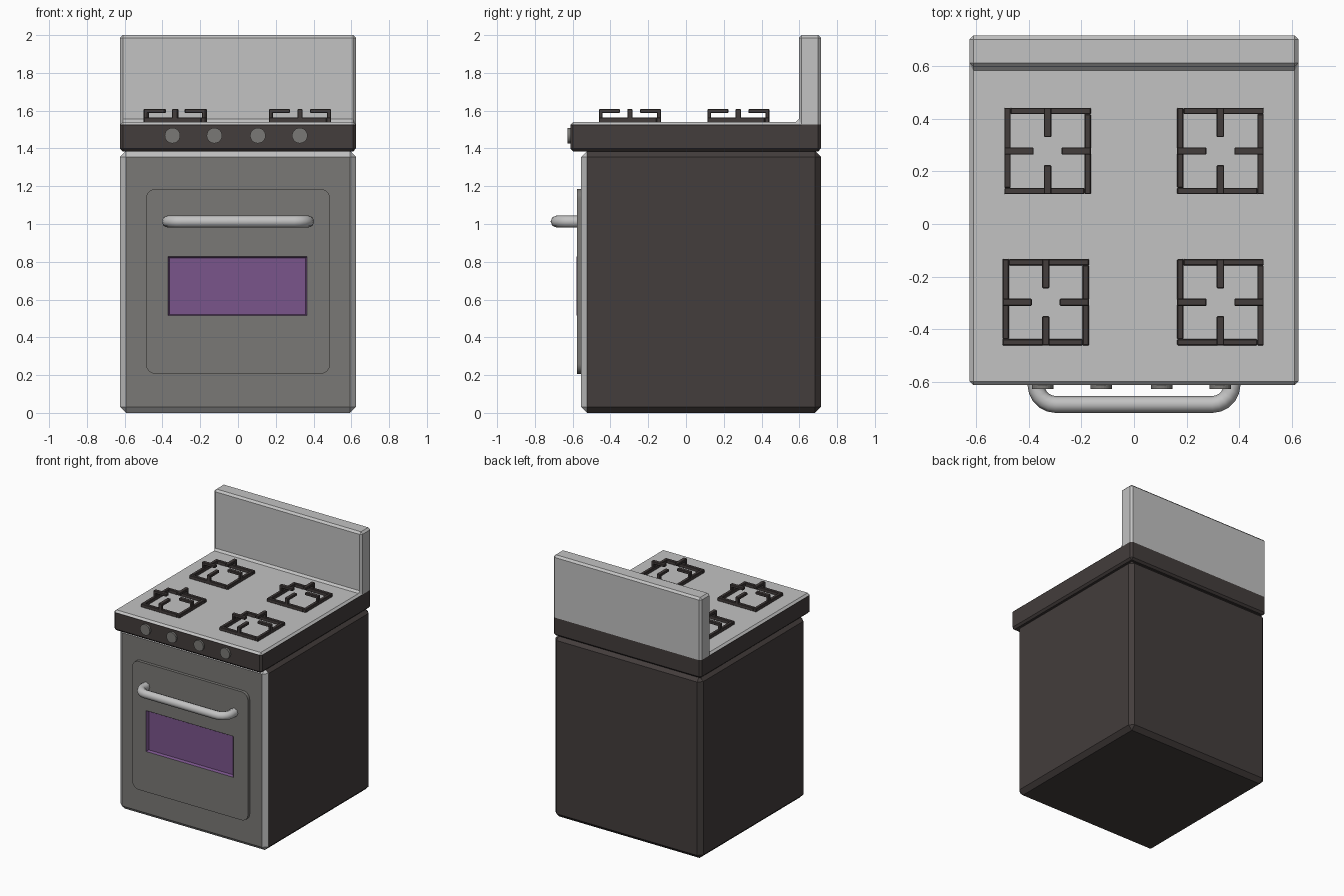
import bpy, bmesh, math
from mathutils import Matrix, Vector

if "Cube" in bpy.data.objects:
    bpy.data.objects.remove(bpy.data.objects["Cube"])


def material(name, rgb):
    m = bpy.data.materials.new(name)
    m.diffuse_color = (*rgb, 1)
    m.use_nodes = True
    m.node_tree.nodes["Principled BSDF"].inputs["Base Color"].default_value = m.diffuse_color
    return m


LIGHT = material("light_steel", (0.54, 0.54, 0.54))
GREY = material("front_grey", (0.195, 0.19, 0.18))
DARK = material("dark_enamel", (0.057, 0.047, 0.045))
PURPLE = material("purple_glass", (0.195, 0.09, 0.26))


def add_box(bm, x0, x1, y0, y1, z0, z1):
    mat = Matrix.Translation(((x0 + x1) / 2, (y0 + y1) / 2, (z0 + z1) / 2))
    mat = mat @ Matrix.Diagonal((x1 - x0, y1 - y0, z1 - z0, 1))
    return bmesh.ops.create_cube(bm, size=1, matrix=mat)


def bevel(bm, width):
    bmesh.ops.bevel(bm, geom=bm.edges[:], offset=width, segments=1,
                    profile=0.5, affect='EDGES')


def finish(bm, name, mats, rule=None):
    bmesh.ops.recalc_face_normals(bm, faces=bm.faces[:])
    bm.normal_update()
    if rule:
        for f in bm.faces:
            f.material_index = rule(f)
    me = bpy.data.meshes.new(name)
    bm.to_mesh(me)
    bm.free()
    for m in mats:
        me.materials.append(m)
    ob = bpy.data.objects.new(name, me)
    bpy.context.collection.objects.link(ob)
    return ob


def curve_to_mesh(curve, name, mat):
    ob = bpy.data.objects.new(name, curve)
    bpy.context.collection.objects.link(ob)
    curve.materials.append(mat)
    bpy.ops.object.select_all(action='DESELECT')
    ob.select_set(True)
    bpy.context.view_layer.objects.active = ob
    bpy.ops.object.convert(target='MESH')
    return bpy.context.view_layer.objects.active


def add_spline(curve, pts, cyclic):
    s = curve.splines.new('POLY')
    s.points.add(len(pts) - 1)
    for p, co in zip(s.points, pts):
        p.co = (*co, 1)
    s.use_cyclic_u = cyclic


def arc(cx, cy, r, a0, a1, n):
    angles = [math.radians(a0 + (a1 - a0) * i / n) for i in range(n + 1)]
    return [(cx + r * math.cos(a), cy + r * math.sin(a)) for a in angles]


# Oven body: grey front, light front chamfers, dark elsewhere
bm = bmesh.new()
add_box(bm, -0.625, 0.625, -0.555, 0.715, 0, 1.387)
bevel(bm, 0.032)
finish(bm, "oven_body", [DARK, GREY, LIGHT],
       lambda f: 1 if f.normal.y < -0.9 else 2 if f.normal.y < -0.3 else 0)

# Cooktop and backsplash: one L profile, dark below and light above
bm = bmesh.new()
profile = [(-0.612, 1.385), (-0.612, 1.54), (0.597, 1.54),
           (0.597, 2.0), (0.715, 2.0), (0.715, 1.385)]
face = bm.faces.new([bm.verts.new((-0.625, y, z)) for y, z in profile])
ext = bmesh.ops.extrude_face_region(bm, geom=[face])
bmesh.ops.translate(bm, vec=(1.25, 0, 0),
                    verts=[v for v in ext["geom"] if isinstance(v, bmesh.types.BMVert)])
bmesh.ops.recalc_face_normals(bm, faces=bm.faces[:])
bevel(bm, 0.015)
bmesh.ops.bisect_plane(bm, geom=bm.verts[:] + bm.edges[:] + bm.faces[:],
                       plane_co=(0, 0, 1.526), plane_no=(0, 0, 1), dist=1e-5)
finish(bm, "cooktop_and_backsplash", [DARK, LIGHT],
       lambda f: 1 if f.calc_center_median().z > 1.526 else 0)

# Raised door panel with rounded corners and a window opening
WX0, WX1, WZ0, WZ1 = -0.37, 0.365, 0.515, 0.827
cu = bpy.data.curves.new("door_panel", 'CURVE')
cu.dimensions = '2D'
cu.fill_mode = 'BOTH'
cu.extrude = 0.0125
outline = []
for sx, sz, a in ((1, 1, 0), (-1, 1, 90), (-1, -1, 180), (1, -1, 270)):
    outline += arc(sx * 0.435, 0.696 + sz * 0.437, 0.053, a, a + 90, 6)
add_spline(cu, [(x, z, 0) for x, z in outline], True)
add_spline(cu, [(WX0, WZ0, 0), (WX1, WZ0, 0), (WX1, WZ1, 0), (WX0, WZ1, 0)], True)
panel = curve_to_mesh(cu, "door_panel", GREY)
panel.data.transform(Matrix.Translation((0, -0.5655, 0)) @ Matrix.Rotation(math.pi / 2, 4, 'X'))

# Recessed window tray
bm = bmesh.new()
add_box(bm, WX0, WX1, -0.579, -0.54, WZ0, WZ1)
bm.normal_update()
front = [f for f in bm.faces if f.normal.y < -0.9]
bmesh.ops.inset_region(bm, faces=front, thickness=0.007, use_even_offset=True)
inner = min(bm.faces, key=lambda f: (f.calc_center_median() - Vector((0, -0.579, 0.67))).length)
bmesh.ops.translate(bm, vec=(0, 0.021, 0), verts=inner.verts[:])
finish(bm, "oven_window", [PURPLE])

# Door handle: bent tube
cu = bpy.data.curves.new("door_handle", 'CURVE')
cu.dimensions = '3D'
cu.bevel_depth = 0.032
cu.bevel_resolution = 2
cu.use_fill_caps = True
path = [(-0.372, -0.56)] + arc(-0.297, -0.61, 0.075, 180, 270, 5)
path += [(-x, y) for x, y in reversed(path)]
add_spline(cu, [(x, y, 1.013) for x, y in path], False)
handle = curve_to_mesh(cu, "door_handle", LIGHT)
bpy.ops.object.shade_smooth_by_angle(angle=math.radians(50))

# Control knobs
for i, x in enumerate((-0.347, -0.125, 0.105, 0.327)):
    bm = bmesh.new()
    bmesh.ops.create_cone(bm, cap_ends=True, segments=24, radius1=0.041, radius2=0.041, depth=0.03,
                          matrix=Matrix.Translation((x, -0.612, 1.468)) @ Matrix.Rotation(math.pi / 2, 4, 'X'))
    finish(bm, f"knob_{i + 1}", [GREY])

# Burner grates: square ring plus four raised prongs
H, W = 0.164, 0.024
for i, (cx, cy) in enumerate(((-0.328, 0.277), (0.328, 0.277), (-0.335, -0.297), (0.328, -0.297))):
    bm = bmesh.new()
    for k in range(4):
        part = bmesh.new()
        add_box(part, -H, H - W, -H, -H + W, 1.538, 1.565)
        add_box(part, -0.014, 0.014, -H, -H + 0.02, 1.55, 1.608)
        add_box(part, -0.014, 0.014, -H, -0.053, 1.588, 1.608)
        bevel(part, 0.003)
        part.transform(Matrix.Translation((cx, cy, 0)) @ Matrix.Rotation(k * math.pi / 2, 4, 'Z'))
        tmp = bpy.data.meshes.new("grate_part")
        part.to_mesh(tmp)
        part.free()
        bm.from_mesh(tmp)
        bpy.data.meshes.remove(tmp)
    finish(bm, f"burner_grate_{i + 1}", [DARK])
